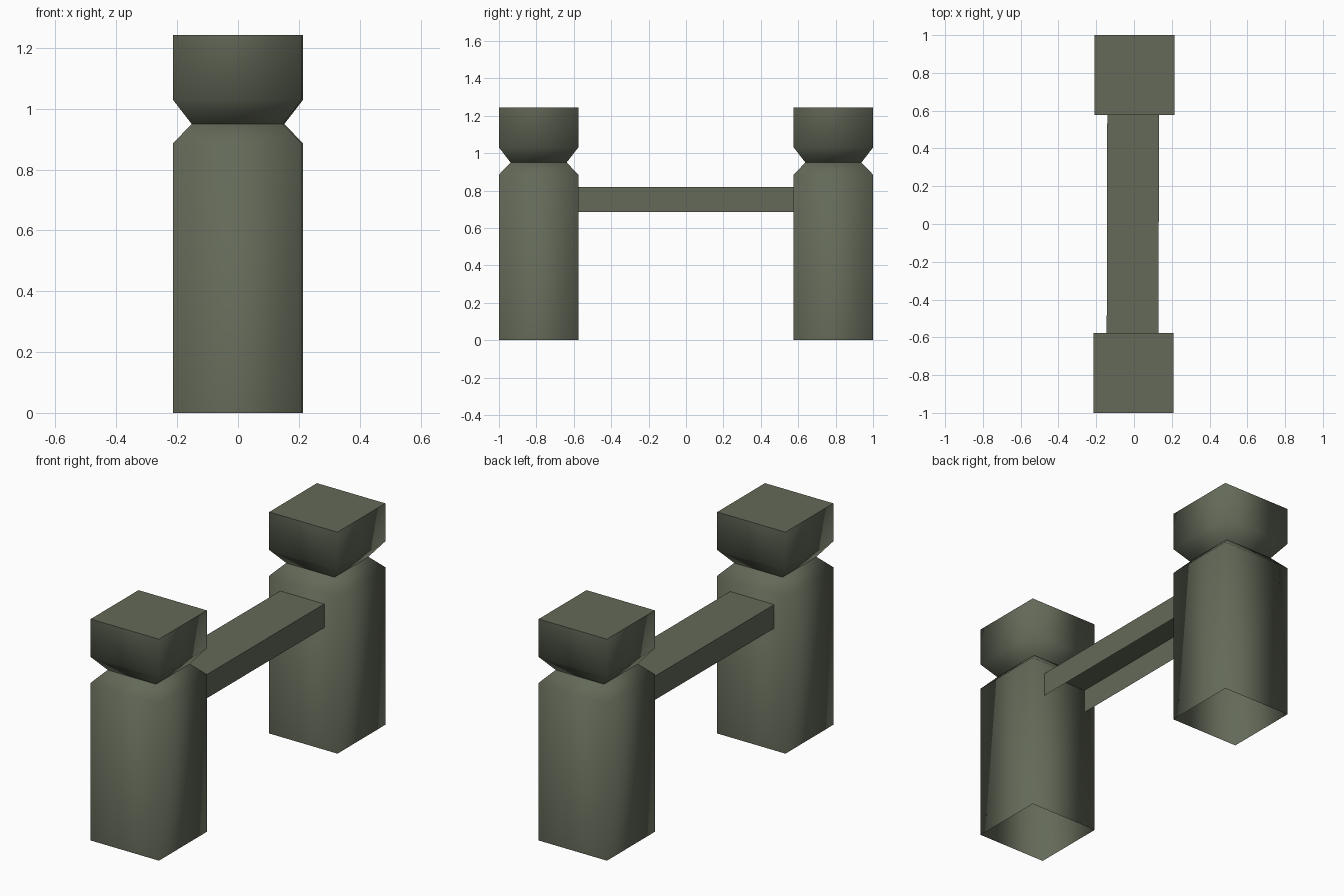
import bpy, bmesh

if "Cube" in bpy.data.objects:
    bpy.data.objects.remove(bpy.data.objects["Cube"])

mat = bpy.data.materials.new("grey green")
mat.diffuse_color = (0.125, 0.142, 0.098, 1)
mat.use_nodes = True
mat.node_tree.nodes["Principled BSDF"].inputs["Base Color"].default_value = mat.diffuse_color


def finish(bm, name, smooth):
    """Turn a bmesh into a coloured object."""
    for f in bm.faces:
        f.smooth = smooth
    bm.normal_update()
    me = bpy.data.meshes.new(name)
    bm.to_mesh(me)
    bm.free()
    me.materials.append(mat)
    bpy.context.collection.objects.link(bpy.data.objects.new(name, me))


def square_shell(name, cx, cy, rings, capped=False):
    """Square tube through (half width, height) rings, smooth around its corners."""
    bm = bmesh.new()
    loops = [[bm.verts.new((cx + sx * r, cy + sy * r, z))
              for sx, sy in ((-1, -1), (1, -1), (1, 1), (-1, 1))] for r, z in rings]
    for a, b in zip(loops, loops[1:]):
        for i in range(4):
            j = (i + 1) % 4
            bm.faces.new((a[i], a[j], b[j], b[i]))
    if capped:
        bm.faces.new(loops[-1])
        # keep the rim of the flat top crisp
        for e in bm.edges:
            if all(v in loops[-1] for v in e.verts):
                e.smooth = False
    finish(bm, name, True)


# Two bollard posts, open underneath, each with a flared head
for side, s in (("front", -1), ("back", 1)):
    cx, cy = 0.0025 * s, 0.788 * s
    square_shell(side + "_post", cx, cy, [(0.212, 0), (0.212, 0.885), (0.15, 0.95)])
    square_shell(side + "_head", cx, cy,
                 [(0.15, 0.95), (0.212, 1.03), (0.212, 1.243)], True)

# Crossbar: an inverted channel, open at the bottom and ends
bm = bmesh.new()
rows = [[bm.verts.new((x + 0.0015 * s, 0.576 * s, z)) for s in (-1, 1)]
        for x, z in ((0.131, 0.685), (0.131, 0.818), (-0.143, 0.818), (-0.143, 0.685))]
for a, b in zip(rows, rows[1:]):
    bm.faces.new((a[0], a[1], b[1], b[0]))
finish(bm, "crossbar", False)
